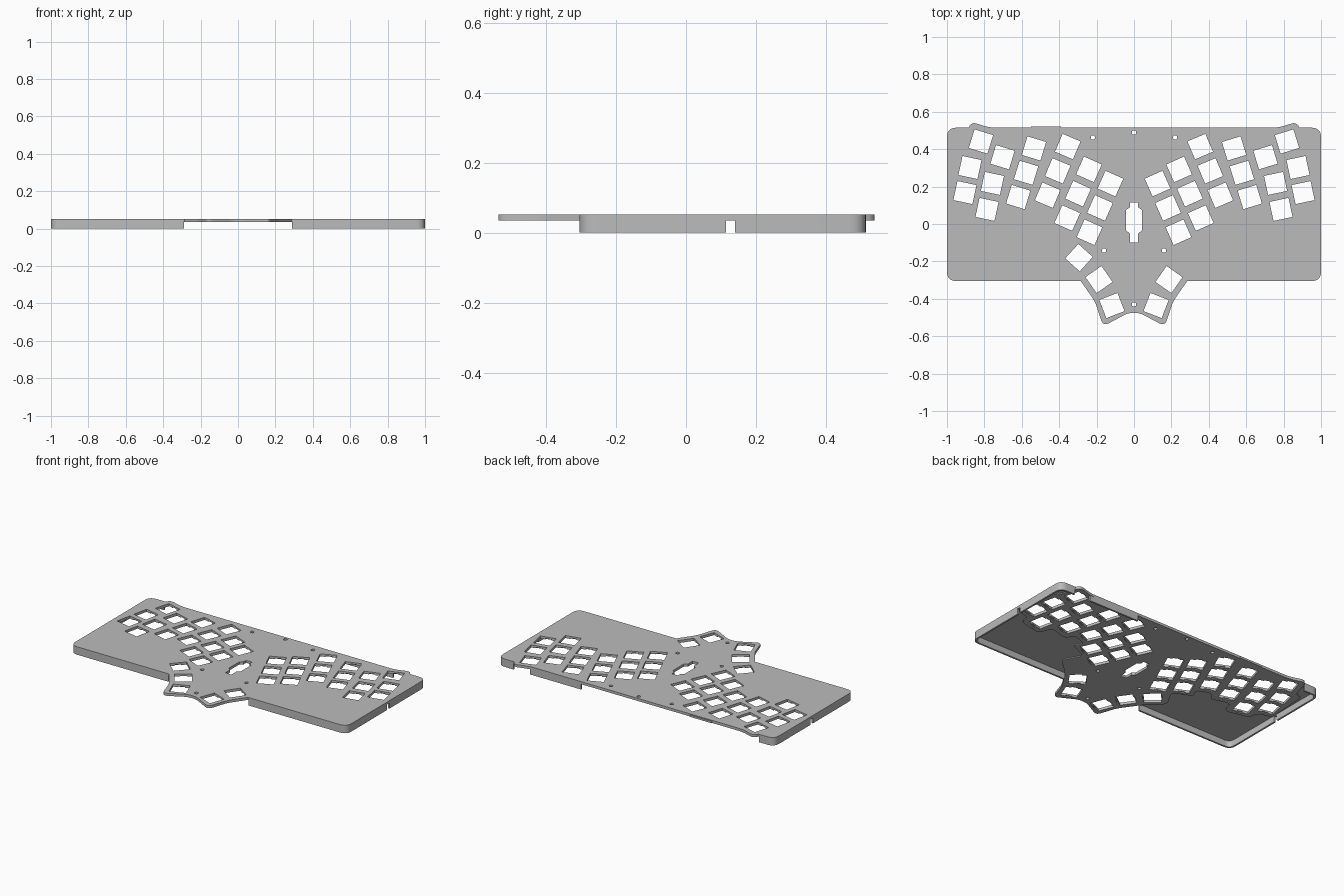
import bpy, bmesh
from math import radians
from mathutils import Vector, Matrix

if "Cube" in bpy.data.objects:
    bpy.data.objects.remove(bpy.data.objects["Cube"], do_unlink=True)

TOP, ROOF, SLAB = 0.052, 0.041, 0.035

gray = bpy.data.materials.new("case_gray")
gray.use_nodes = True
gray.diffuse_color = (0.5, 0.5, 0.5, 1)
gray.node_tree.nodes["Principled BSDF"].inputs["Base Color"].default_value = (0.5, 0.5, 0.5, 1)


def rounded(points, radius, steps=5):
    """Round every corner of a closed 2D outline."""
    out = []
    for i, p in enumerate(points):
        p, a, b = Vector(p), Vector(points[i - 1]), Vector(points[(i + 1) % len(points)])
        r = min(radius, (a - p).length * 0.45, (b - p).length * 0.45)
        s, e = p + (a - p).normalized() * r, p + (b - p).normalized() * r
        for k in range(steps + 1):
            t = k / steps
            out.append(s * (1 - t) ** 2 + p * (2 * t * (1 - t)) + e * t * t)
    return out


def rect(x0, x1, y0, y1):
    return [Vector(c) for c in ((x0, y0), (x1, y0), (x1, y1), (x0, y1))]


def prisms(name, parts):
    """One object made of (outline, bottom, top) extrusions."""
    bm = bmesh.new()
    for outline, z0, z1 in parts:
        face = bm.faces.new([bm.verts.new((p[0], p[1], z0)) for p in outline])
        ext = bmesh.ops.extrude_face_region(bm, geom=[face])["geom"]
        verts = [v for v in ext if isinstance(v, bmesh.types.BMVert)]
        bmesh.ops.translate(bm, verts=verts, vec=(0, 0, z1 - z0))
    bmesh.ops.recalc_face_normals(bm, faces=bm.faces)
    me = bpy.data.meshes.new(name)
    bm.to_mesh(me)
    bm.free()
    me.materials.append(gray)
    ob = bpy.data.objects.new(name, me)
    bpy.context.collection.objects.link(ob)
    return ob


def combine(target, other, operation):
    """Apply a boolean and discard the helper."""
    other.hide_render = True
    mod = target.modifiers.new("bool", "BOOLEAN")
    mod.operation, mod.solver, mod.object = operation, "EXACT", other
    bpy.context.view_layer.objects.active = target
    bpy.ops.object.modifier_apply(modifier=mod.name)
    bpy.data.objects.remove(other, do_unlink=True)


# Thin roof with rounded corners
outer = rounded(rect(-1, 1, -0.305, 0.515), 0.05)
case = prisms("top_plate", [(outer, ROOF, TOP)])

# Thicker switch slab, outlined on one side and mirrored
half = [(-0.77, 0.515), (-0.874, 0.547), (-0.92, 0.40), (-0.965, 0.39), (-0.985, 0.10),
        (-0.89, 0.08), (-0.88, 0.013), (-0.72, -0.023), (-0.69, 0.07), (-0.563, 0.03),
        (-0.53, 0.09), (-0.43, 0.05), (-0.47, -0.003), (-0.34, -0.062), (-0.41, -0.18),
        (-0.305, -0.276), (-0.208, -0.415), (-0.165, -0.547), (-0.03, -0.475)]
slab_outline = rounded(half + [(-x, y) for x, y in reversed(half)], 0.035)
combine(case, prisms("slab", [(slab_outline, SLAB, TOP)]), "UNION")

# Switch positions of one side: x, y, tilt
keys = [(-.818, .441, -17), (-.877, .302, -12), (-.904, .168, -12),
        (-.703, .357, -17), (-.757, .217, -12), (-.786, .078, -12)]
for x, y, tilt, dx in ((-.535, .404, -17, -.042), (-.354, .414, -23, -.054),
                       (-.241, .292, -24, -.058), (-.126, .216, -24, -.056)):
    keys += [(x + dx * i, y - .130 * i, tilt) for i in range(3)]
keys += [(-.187, -.297, 35), (-.118, -.436, 21)]
keys += [(-x, y, -t) for x, y, t in keys]
keys.append((-.294, -.18, 48))


def placed(outline, x, y, tilt):
    rot = Matrix.Rotation(radians(tilt), 2)
    return [rot @ p + Vector((x, y)) for p in outline]


# Square switch holes, then clip notches under their edges
square = rect(-.052, .052, -.052, .052)
clip = rect(-.02, .02, -.06, .06)
combine(case, prisms("hole_cutter", [(placed(square, *k), 0, .1) for k in keys]), "DIFFERENCE")
combine(case, prisms("clip_cutter", [(placed(clip, *k), 0, ROOF) for k in keys]), "DIFFERENCE")

# Central slot and screw holes
side = [(.022, -.10), (.022, -.05), (.042, -.035), (.042, .075), (.022, .09), (.022, .115)]
parts = [(side + [(-x, y) for x, y in reversed(side)], 0, .1)]
for x, y in ((-.22, .462), (0, .489), (.22, .462), (-.16, -.142), (.16, -.142), (0, -.43)):
    parts.append((rounded(rect(x - .011, x + .011, y - .011, y + .011), .011), 0, .1))
combine(case, prisms("slot_cutter", parts), "DIFFERENCE")

# Perimeter wall with front, back and side openings
wall = prisms("perimeter_wall", [(outer, 0, ROOF)])
inner = rounded(rect(-.988, .988, -.293, .503), 0.04)
combine(wall, prisms("inner_cutter", [(inner, -1, 1)]), "DIFFERENCE")
gaps = [(rect(-.29, .29, -.4, -.2), -1, 1), (rect(-.77, .40, .45, .6), -1, 1),
        (rect(-1.1, 1.1, .115, .14), -1, SLAB)]
gaps += [(rect(x - .06, x + .06, .45, .6), -1, 1) for x in (-.83, .83)]
for gap in gaps:
    combine(wall, prisms("gap_cutter", [gap]), "DIFFERENCE")

# Small raised strip on the back edge
prisms("back_strip", [(rect(-.55, -.39, .51, .52), SLAB, .047)])

for ob in (case, wall):
    bpy.ops.object.select_all(action="DESELECT")
    ob.select_set(True)
    bpy.context.view_layer.objects.active = ob
    bpy.ops.object.shade_smooth_by_angle(angle=radians(30))
